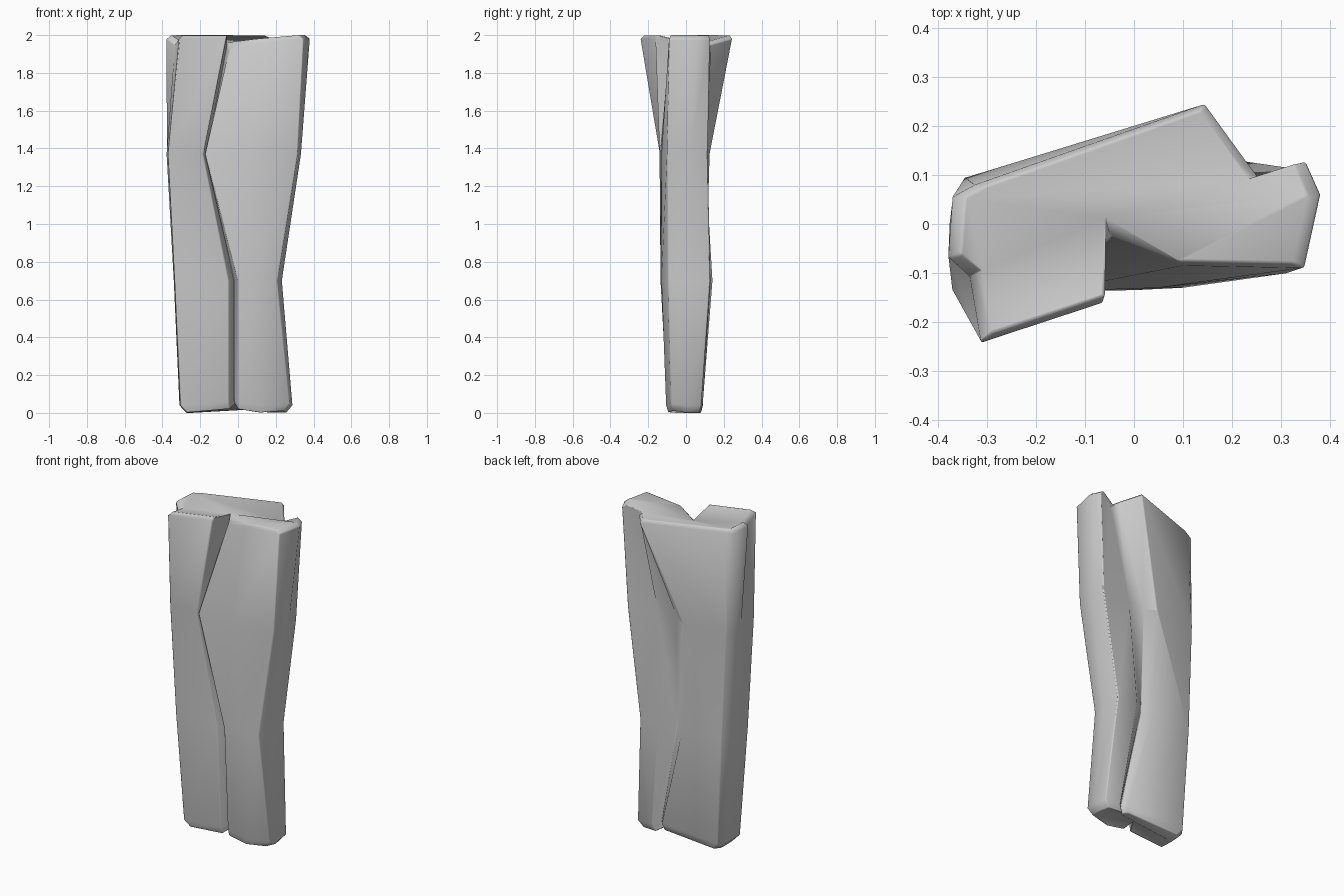
import bpy, bmesh, math

if "Cube" in bpy.data.objects:
    bpy.data.objects.remove(bpy.data.objects["Cube"])

# Cross-sections, counter-clockwise from the front-left corner.
# Order: front-left corner, split lip, split depth, right slab lip, right slab front,
# right corner, right side, right back, back lip, back groove, back slab lip,
# back-left corner, left side, left ridge, left notch
base = [(-.305, -.095), (-.05, -.10), (-.02, -.04), (.0, -.10), (.14, -.105), (.275, -.08),
        (.288, .0), (.275, .08), (.175, .088), (.135, .04), (.11, .078),
        (-.28, .09), (-.308, .05), (-.31, .0), (-.31, -.05)]
knee = [(-.335, -.13), (-.05, -.135), (-.02, -.075), (.0, -.135), (.1, -.13), (.208, -.095),
        (.232, .0), (.225, .128), (.095, .14), (.01, .07), (-.05, .105),
        (-.315, .105), (-.335, .05), (-.34, .0), (-.34, -.06)]
waist = [(-.37, -.138), (-.185, -.14), (-.165, -.09), (-.175, -.138), (.05, -.13), (.315, -.10),
         (.333, .02), (.32, .115), (.12, .10), (.0, .085), (-.065, .125),
         (-.345, .095), (-.37, .05), (-.376, .0), (-.378, -.07)]
crown = [(-.312, -.242), (-.063, -.16), (-.06, .014), (-.047, -.03), (.10, -.085), (.347, -.09),
         (.38, .06), (.35, .127), (.25, .095), (.225, .135), (.145, .245),
         (-.325, .08), (-.37, .055), (-.379, -.07), (-.335, -.105)]
# Height offsets: the ends sag at the splits
crown_lift = {2: -.04, 3: -.065, 4: -.02, 8: -.04, 9: -.03, 14: -.03}
base_lift = {1: .02, 2: .05, 3: .02, 9: .02, 10: .02, 5: .01}

bm = bmesh.new()


def ring(section, z, lift, scale=1.0, centre=(0, 0)):
    cx, cy = centre
    return [bm.verts.new((cx + (x - cx) * scale, cy + (y - cy) * scale, z + lift.get(i, 0)))
            for i, (x, y) in enumerate(section)]


# Loft the split slab with slightly domed ends
rings = [ring(base, .0, base_lift, .88), ring(base, .04, base_lift), ring(knee, .70, {}),
         ring(waist, 1.37, {}), ring(crown, 1.98, crown_lift),
         ring(crown, 2.0, crown_lift, .93, (.0, .05))]
n = len(base)
for low, high in zip(rings, rings[1:]):
    for i in range(n):
        j = (i + 1) % n
        bm.faces.new((low[i], low[j], high[j], high[i]))
caps = [bm.faces.new(rings[0][::-1]), bm.faces.new(rings[-1])]
for cap in caps:
    cap.normal_update()
bmesh.ops.triangulate(bm, faces=caps, ngon_method='EAR_CLIP')
bmesh.ops.recalc_face_normals(bm, faces=bm.faces)

mesh = bpy.data.meshes.new("split_slab_pillar")
bm.to_mesh(mesh)
bm.free()
pillar = bpy.data.objects.new("split_slab_pillar", mesh)
bpy.context.collection.objects.link(pillar)

# Soft worn corners
bevel = pillar.modifiers.new("worn_edges", 'BEVEL')
bevel.width = .005
bevel.segments = 2
bevel.limit_method = 'ANGLE'
bevel.angle_limit = math.radians(55)

bpy.context.view_layer.objects.active = pillar
pillar.select_set(True)
bpy.ops.object.shade_smooth_by_angle(angle=math.radians(70))
